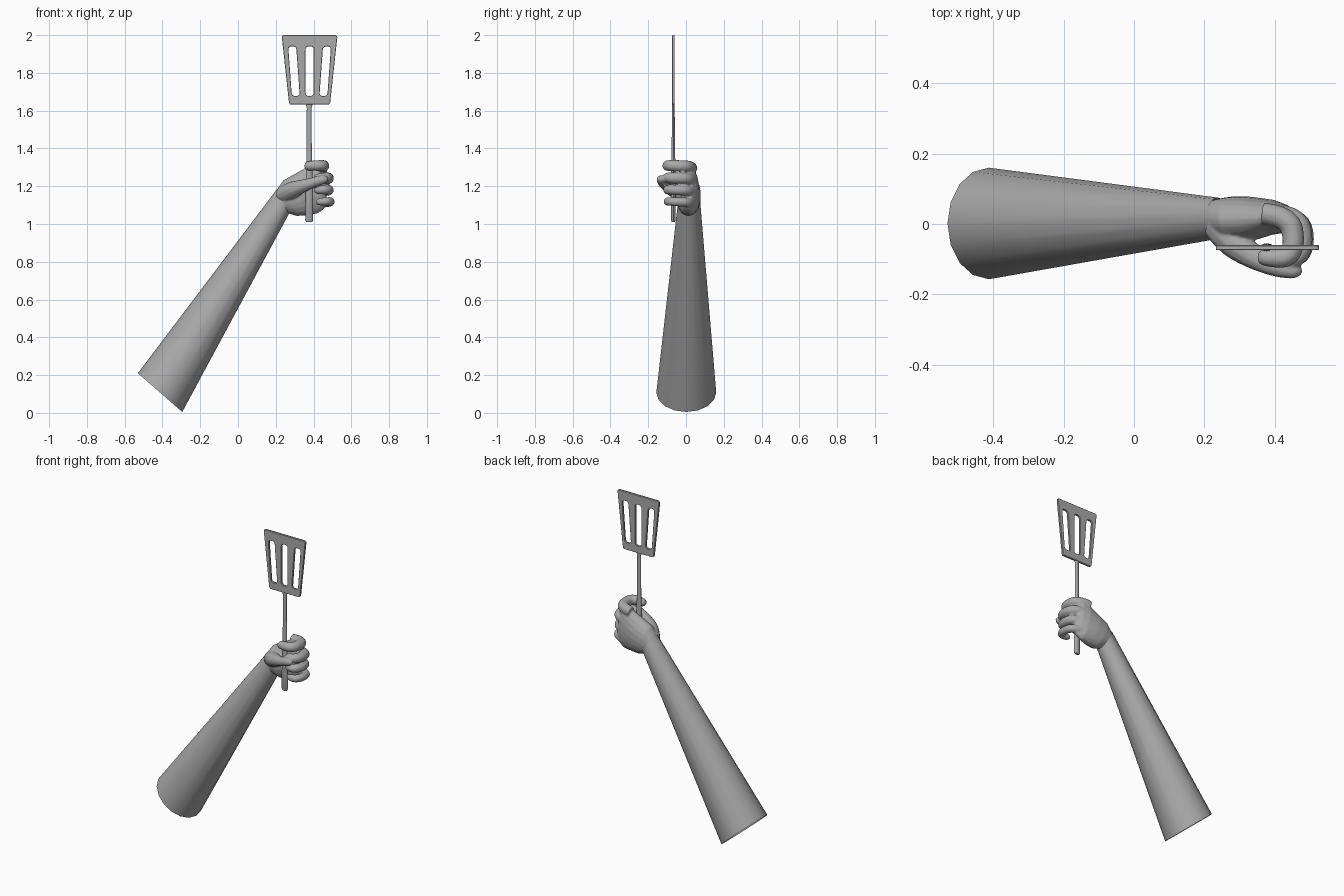
import bpy, bmesh, math
from mathutils import Vector

if "Cube" in bpy.data.objects:
    bpy.data.objects.remove(bpy.data.objects["Cube"], do_unlink=True)

# Single grey material
GREY = (0.4, 0.4, 0.4, 1)
grey = bpy.data.materials.new("plain_grey")
grey.diffuse_color = GREY
grey.use_nodes = True
shader = next(n for n in grey.node_tree.nodes if n.type == 'BSDF_PRINCIPLED')
shader.inputs["Base Color"].default_value = GREY


def select(objs):
    bpy.ops.object.select_all(action='DESELECT')
    for o in objs:
        o.select_set(True)
    bpy.context.view_layer.objects.active = objs[0]


def add(name, data):
    obj = bpy.data.objects.new(name, data)
    bpy.context.collection.objects.link(obj)
    data.materials.append(grey)
    return obj


def ring(top, bottom, y0, y1, n):
    """Elliptical ring spanning two (x, z) points and a y range."""
    t, b = Vector((top[0], 0, top[1])), Vector((bottom[0], 0, bottom[1]))
    mid, half = (t + b) / 2, (t - b) / 2
    side = Vector((0, (y1 - y0) / 2, 0))
    mid.y = (y0 + y1) / 2
    return [mid + half * math.cos(a) + side * math.sin(a)
            for a in (2 * math.pi * i / n for i in range(n))]


def loft(name, rings, cap_start=True, cap_end=True):
    bm = bmesh.new()
    loops = [[bm.verts.new(p) for p in r] for r in rings]
    n = len(loops[0])
    for a, b in zip(loops, loops[1:]):
        for i in range(n):
            j = (i + 1) % n
            bm.faces.new((a[i], a[j], b[j], b[i]))
    if cap_start:
        bm.faces.new(loops[0])
    if cap_end:
        bm.faces.new(loops[-1])
    bmesh.ops.recalc_face_normals(bm, faces=bm.faces)
    mesh = bpy.data.meshes.new(name)
    bm.to_mesh(mesh)
    bm.free()
    return add(name, mesh)


def tube(name, points):
    """Smooth tapered tube through (x, y, z, radius) control points."""
    cu = bpy.data.curves.new(name, 'CURVE')
    cu.dimensions = '3D'
    cu.bevel_depth = 1.0
    cu.bevel_resolution = 4
    cu.use_fill_caps = True
    sp = cu.splines.new('NURBS')
    sp.points.add(len(points) - 1)
    for p, (x, y, z, r) in zip(sp.points, points):
        p.co = (x, y, z, 1)
        p.radius = r
    sp.order_u = 3
    sp.use_endpoint_u = True
    sp.resolution_u = 8
    return add(name, cu)


def rounded(corners, r):
    """Outline with every corner rounded off."""
    out = []
    pts = [Vector(c) for c in corners]
    for i, p in enumerate(pts):
        a = p + (pts[i - 1] - p).normalized() * r
        b = p + (pts[(i + 1) % len(pts)] - p).normalized() * r
        for k in range(6):
            t = k / 5
            out.append(a * (1 - t) ** 2 + p * 2 * t * (1 - t) + b * t * t)
    return out


# Forearm: straight tapered sleeve, open at the elbow end
forearm = loft("forearm", [
    ring((-0.53, 0.21), (-0.295, 0.005), -0.157, 0.16, 16),
    ring((0.205, 1.183), (0.272, 1.058), -0.042, 0.075, 16)],
    cap_start=False, cap_end=False)
select([forearm])
bpy.ops.object.shade_smooth_by_angle(angle=math.radians(40))

# Palm, from inside the wrist to the knuckles
palm = loft("hand", [ring(*r, 20) for r in (
    ((0.18, 1.13), (0.23, 1.04), -0.025, 0.060),
    ((0.207, 1.185), (0.272, 1.055), -0.042, 0.072),
    ((0.24, 1.232), (0.31, 1.042), -0.052, 0.078),
    ((0.30, 1.265), (0.36, 1.045), -0.050, 0.078),
    ((0.37, 1.305), (0.42, 1.055), -0.030, 0.069),
    ((0.415, 1.325), (0.45, 1.075), -0.025, 0.055),
    ((0.44, 1.31), (0.47, 1.10), -0.010, 0.035))])

# Four curled fingers: height, x shift, thickness, extra wrap at the tip
parts = [palm]
for name, z, dx, r, wrap in (("index", 1.308, -0.025, 0.031, 0.025),
                             ("middle", 1.243, 0.0, 0.030, 0.0),
                             ("ring", 1.180, 0.002, 0.027, 0.0),
                             ("little", 1.118, 0.010, 0.024, 0.0)):
    parts.append(tube(name + "_finger", [
        (0.39 + dx, 0.030, z - 0.012, r),
        (0.465 + dx, 0.022, z - 0.004, r * 1.05),
        (0.482 + dx, -0.050, z, r),
        (0.465 + dx, -0.098, z + 0.002, r * 0.95),
        (0.425 + dx - wrap, -0.096, z, r * 0.85),
        (0.408 + dx - wrap, -0.088, z - 0.002, r * 0.65),
        (0.402 + dx - wrap, -0.086, z - 0.002, r * 0.15)]))

# Thumb crossing in front of the handle
parts.append(tube("thumb", [
    (0.235, 0.000, 1.150, 0.045), (0.275, -0.045, 1.175, 0.048),
    (0.325, -0.085, 1.195, 0.038), (0.385, -0.118, 1.215, 0.028),
    (0.435, -0.130, 1.232, 0.026), (0.468, -0.134, 1.238, 0.021),
    (0.478, -0.135, 1.240, 0.005)]))

# Fuse palm, fingers and thumb into one smooth hand
select(parts)
bpy.ops.object.convert(target='MESH')
bpy.ops.object.join()
hand = bpy.context.view_layer.objects.active
hand.name = "hand"
remesh = hand.modifiers.new("fuse", 'REMESH')
remesh.mode = 'VOXEL'
remesh.voxel_size = 0.005
remesh.use_smooth_shade = True
soften = hand.modifiers.new("soften", 'SMOOTH')
soften.factor = 0.5
soften.iterations = 4
select([hand])
bpy.ops.object.convert(target='MESH')
hand = bpy.context.view_layer.objects.active
hand.data.materials.clear()
hand.data.materials.append(grey)
bpy.ops.object.shade_smooth()

# Spatula handle: thick grip thinning into a flat shaft
CX, CY = 0.377, -0.067
rings = []
for z, w, d in ((1.010, 0.016, 0.008), (1.020, 0.021, 0.012),
                (1.200, 0.020, 0.012), (1.300, 0.016, 0.011),
                (1.400, 0.0135, 0.009), (1.615, 0.013, 0.007),
                (1.640, 0.020, 0.006)):
    rings.append([Vector((CX + w * math.cos(a), CY + d * math.sin(a), z))
                  for a in (math.pi / 6 * i for i in range(12))])
handle = loft("spatula_handle", rings)
select([handle])
bpy.ops.object.shade_smooth_by_angle(angle=math.radians(40))

# Spatula blade: flared plate with three slots
outlines = [rounded([(-0.108, 1.632), (0.108, 1.632),
                     (0.148, 2.0), (-0.148, 2.0)], 0.014)]
for s in (-1, 0, 1):
    top, bot, h = s * 0.092, s * 0.073, 0.021
    outlines.append(rounded([(bot - h, 1.678), (bot + h, 1.678),
                             (top + h, 1.94), (top - h, 1.94)], 0.018))
plate = bpy.data.curves.new("spatula_blade", 'CURVE')
plate.dimensions = '2D'
plate.fill_mode = 'BOTH'
plate.extrude = 0.005
plate.bevel_depth = 0.002
plate.bevel_resolution = 0
plate.offset = -0.002
for pts in outlines:
    sp = plate.splines.new('POLY')
    sp.points.add(len(pts) - 1)
    for p, v in zip(sp.points, pts):
        p.co = (v.x, v.y, 0, 1)
    sp.use_cyclic_u = True
blade = add("spatula_blade", plate)
blade.location = (CX + 0.002, CY, 0)
blade.rotation_euler = (math.pi / 2, 0, 0)
select([blade])
bpy.ops.object.convert(target='MESH')
bpy.ops.object.shade_smooth_by_angle(angle=math.radians(30))
